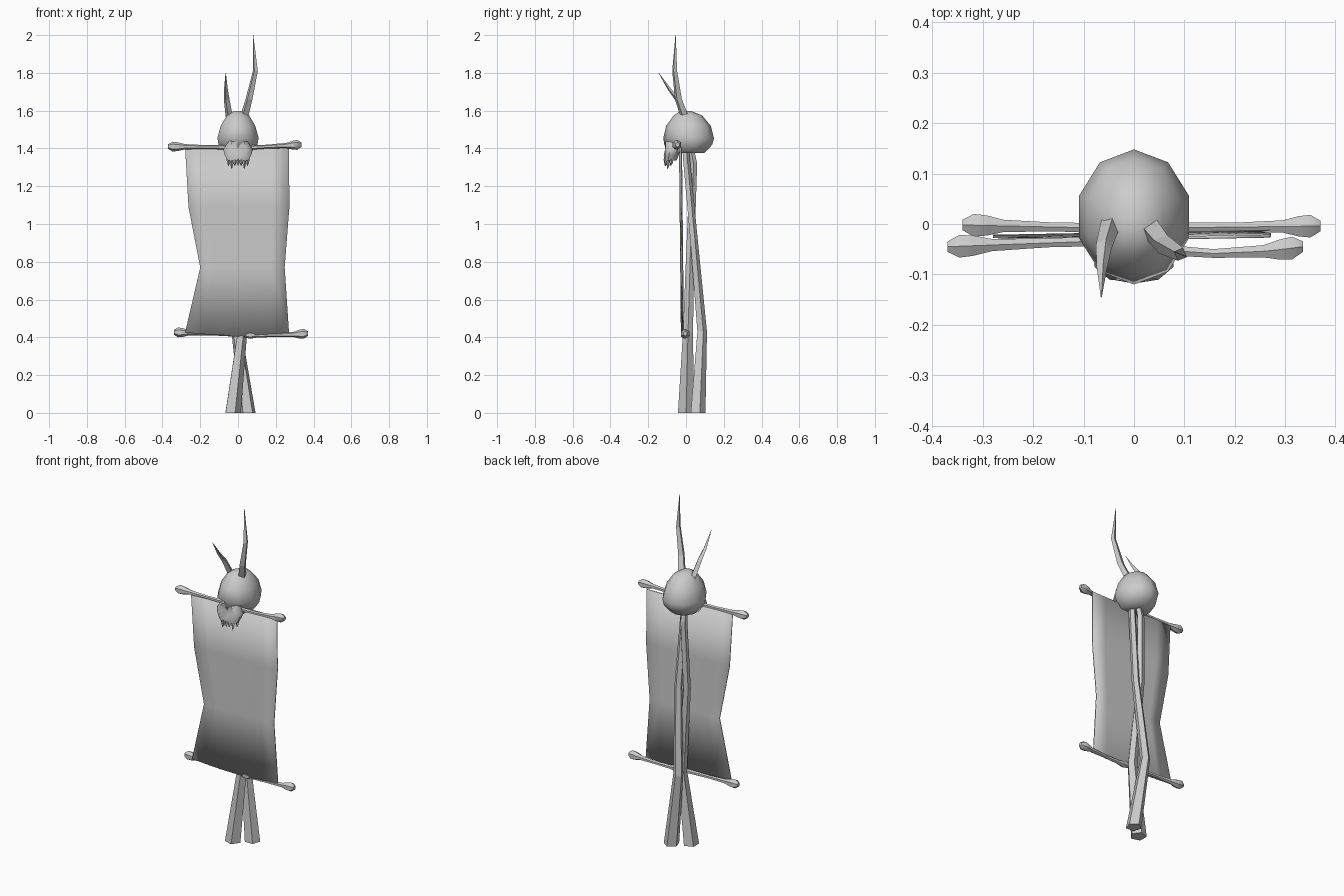
import bpy, bmesh, math
from mathutils import Vector

cube = bpy.data.objects.get("Cube")
if cube:
    bpy.data.objects.remove(cube)

grey = bpy.data.materials.new("plain grey")
grey.use_nodes = True
GREY = (0.6, 0.6, 0.6, 1)
grey.diffuse_color = GREY
grey.node_tree.nodes["Principled BSDF"].inputs["Base Color"].default_value = GREY


def finish(bm, name, angle):
    bmesh.ops.recalc_face_normals(bm, faces=bm.faces)
    mesh = bpy.data.meshes.new(name)
    bm.to_mesh(mesh)
    bm.free()
    mesh.materials.append(grey)
    obj = bpy.data.objects.new(name, mesh)
    bpy.context.collection.objects.link(obj)
    bpy.ops.object.select_all(action='DESELECT')
    obj.select_set(True)
    bpy.context.view_layer.objects.active = obj
    if angle:
        bpy.ops.object.shade_smooth_by_angle(angle=math.radians(angle))
    return obj


def add_loft(bm, sections, sides, along_x=False, turn=0.0):
    """Skin rings given as (centre, radius, radius); returns the rings."""
    rings = []
    for centre, ra, rb in sections:
        ring = []
        for i in range(sides):
            a = turn + math.tau * i / sides
            u, v = ra * math.sin(a), rb * math.cos(a)
            off = Vector((0, u, v)) if along_x else Vector((u, v, 0))
            ring.append(bm.verts.new(Vector(centre) + off))
        rings.append(ring)
    for low, high in zip(rings, rings[1:]):
        for i in range(sides):
            j = (i + 1) % sides
            bm.faces.new((low[i], low[j], high[j], high[i]))
    bm.faces.new(rings[0])
    bm.faces.new(rings[-1])
    return rings


def loft(name, sections, sides, angle=0, **options):
    bm = bmesh.new()
    add_loft(bm, sections, sides, **options)
    return finish(bm, name, angle)


def tapered(name, path, sides, angle=0, turn=0.0):
    return loft(name, [((x, y, z), r, r) for x, y, z, r in path], sides, angle, turn=turn)


# Two crooked poles that cross each other
tapered("front_pole", [(-.03, 0, 0, .045), (.02, .01, .42, .028),
                       (-.022, .025, .92, .022), (-.012, .04, 1.32, .02),
                       (-.01, .02, 1.42, .018)], 5, turn=.3)
tapered("back_pole", [(.052, .06, 0, .043), (-.008, .083, .43, .028),
                      (.022, .04, .92, .022), (.012, 0, 1.35, .02),
                      (.01, -.005, 1.42, .018)], 5)


# Bones: knobbed ends, bowed slim shaft
def bone(name, start, end, bow, inner=.6):
    a, b = Vector(start), Vector(end)
    profile = [(0, .012), (.06, .026), (.13, .023), (.22, .014), (.5, .010),
               (.78, .012), (.9, .022 * inner), (1, .014 * inner)]
    sections = []
    for t, r in profile:
        c = a.lerp(b, t) + Vector(bow) * math.sin(math.pi * t)
        sections.append((c, r, r))
    loft(name, sections, 6, 50, along_x=True)


bone("upper_right_bone", (-.37, -.045, 1.41), (.03, -.03, 1.405), (0, 0, 0))
bone("upper_left_bone", (.335, -.045, 1.42), (-.02, -.04, 1.40), (0, -.016, 0), .9)
bone("lower_right_bone", (-.34, -.002, .427), (.03, -.01, .415), (0, 0, 0))
bone("lower_left_bone", (.37, -.004, .42), (.03, -.008, .413), (0, 0, -.005), .9)

# Hanging cloth, pinched towards its lower half
bm = bmesh.new()
rows = [(1.405, -.28, .27), (1.09, -.262, .272), (.77, -.2, .247), (.425, -.28, .27)]
columns = 6
grid = []
for z, left, right in rows:
    line = []
    for i in range(columns + 1):
        t = i / columns
        sag = .015 * math.sin(math.pi * t) if z < .5 else 0
        y = -.034 + .010 * t + .010 * (1.4 - z)
        line.append(bm.verts.new((left + (right - left) * t, y, z - sag)))
    grid.append(line)
for up, down in zip(grid, grid[1:]):
    for i in range(columns):
        bm.faces.new((up[i], down[i], down[i + 1], up[i + 1]))
cloth = finish(bm, "banner_cloth", 30)
thick = cloth.modifiers.new("thickness", 'SOLIDIFY')
thick.thickness = .006
thick.offset = 0

# Skull: faceted cranium with sunken eye sockets
bm = bmesh.new()
cranium = [(1.597, .0, .025, .03), (1.575, .01, .062, .075), (1.52, .013, .096, .118),
           (1.455, .014, .115, .134), (1.42, .012, .108, .127), (1.375, .012, .08, .085)]
rings = add_loft(bm, [((0, y, z), rx, ry) for z, y, rx, ry in cranium], 10)
for i in (4, 6):
    rings[4][i].co.y += .045
finish(bm, "skull_cranium", 60)

# Skull: cheeks and upper jaw with a nose notch
bm = bmesh.new()
jaw = [(1.44, -.07, .05, .045), (1.395, -.07, .082, .05),
       (1.365, -.078, .074, .04), (1.335, -.083, .058, .033)]
rings = add_loft(bm, [((0, y, z), rx, ry) for z, y, rx, ry in jaw], 10)
rings[1][5].co.y += .025
finish(bm, "skull_upper_jaw", 50)

# Teeth, with longer fangs at the sides
for i in range(7):
    t = i / 3 - 1
    x = .05 * t
    y = -.108 + .03 * t * t
    drop = .048 if i in (1, 5) else .03
    tapered("tooth_%d" % (i + 1), [(x, y, 1.345, .011), (x, y, 1.335 - drop * .4, .008),
                                   (x, y - .003, 1.338 - drop, .001)], 4)

# Unequal horns
tapered("left_horn", [(.03, -.005, 1.56, .024), (.058, -.04, 1.66, .02),
                      (.092, -.06, 1.81, .014), (.08, -.055, 2.0, .001)], 4, turn=.4)
tapered("right_horn", [(-.045, .005, 1.56, .02), (-.06, -.045, 1.66, .016),
                       (-.064, -.085, 1.71, .011), (-.065, -.145, 1.8, .001)], 4, turn=.3)
